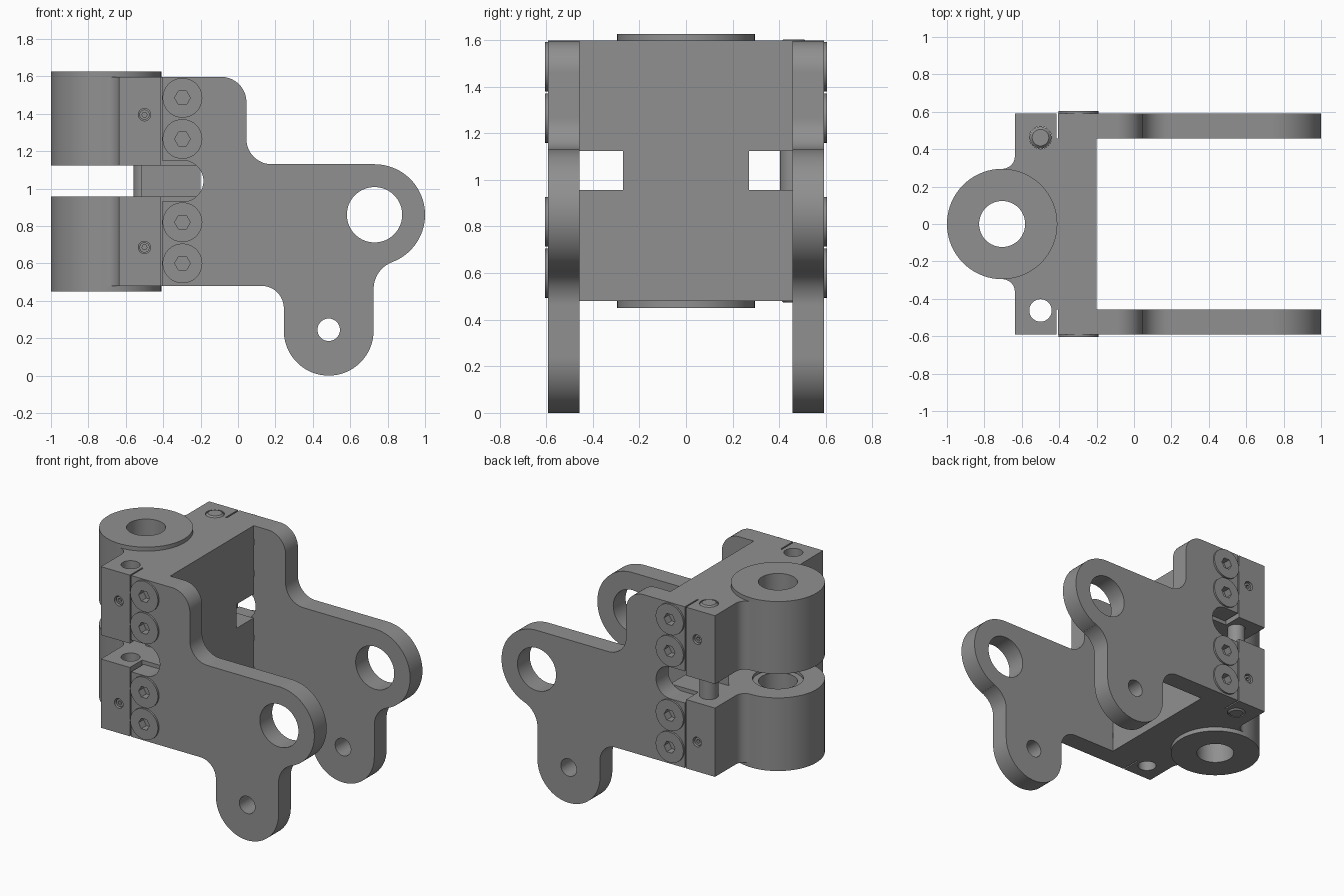
import bpy, bmesh
from math import cos, sin, radians

if "Cube" in bpy.data.objects:
    bpy.data.objects.remove(bpy.data.objects["Cube"], do_unlink=True)

grey = bpy.data.materials.new("machined_grey")
grey.use_nodes = True
COLOR = (0.28, 0.28, 0.28, 1)
grey.diffuse_color = COLOR
grey.node_tree.nodes["Principled BSDF"].inputs["Base Color"].default_value = COLOR


def arc(cx, cy, r, a0, a1, n=20):
    angles = [radians(a0 + (a1 - a0) * i / n) for i in range(n + 1)]
    return [(cx + r * cos(a), cy + r * sin(a)) for a in angles]


def circle(cx, cy, r, n=64):
    return arc(cx, cy, r, 0, 360, n)[:-1]


def prism(name, outline, axis, lo, hi):
    """Extrude an outline along y (outline in x, z) or along z (outline in x, y)."""
    bm = bmesh.new()
    place = (lambda u, v: (u, lo, v)) if axis == "y" else (lambda u, v: (u, v, lo))
    face = bm.faces.new([bm.verts.new(place(u, v)) for u, v in outline])
    moved = bmesh.ops.extrude_face_region(bm, geom=[face])["geom"]
    shift = (0, hi - lo, 0) if axis == "y" else (0, 0, hi - lo)
    bmesh.ops.translate(bm, vec=shift, verts=[g for g in moved if isinstance(g, bmesh.types.BMVert)])
    bmesh.ops.recalc_face_normals(bm, faces=bm.faces)
    mesh = bpy.data.meshes.new(name)
    bm.to_mesh(mesh)
    bm.free()
    mesh.materials.append(grey)
    ob = bpy.data.objects.new(name, mesh)
    bpy.context.collection.objects.link(ob)
    return ob


def activate(ob):
    bpy.ops.object.select_all(action="DESELECT")
    ob.select_set(True)
    bpy.context.view_layer.objects.active = ob


def cut(ob, outline, axis, lo, hi):
    cutter = prism("cutter", outline, axis, lo, hi)
    cutter.hide_render = True
    mod = ob.modifiers.new("cut", "BOOLEAN")
    mod.operation, mod.solver, mod.object = "DIFFERENCE", "EXACT", cutter
    activate(ob)
    bpy.ops.object.modifier_apply(modifier=mod.name)
    bpy.data.objects.remove(cutter, do_unlink=True)


def finish(ob):
    activate(ob)
    bpy.ops.object.shade_smooth_by_angle(angle=radians(30))


def span(side, a, b):
    return sorted((side * a, side * b))


BOTTOM, TOP = 0.48, 1.597
GAP_LO, GAP_HI = 0.957, 1.123
AXIS_X, COLLAR_R, BORE_R = -0.705, 0.295, 0.123
INNER, OUTER = 0.457, 0.592          # side plate faces, distance from the middle
SCREW_X, SCREW_Z = -0.297, (0.6, 0.82, 1.265, 1.485)
PIN_X, PIN_Y, SET_Z = -0.5, 0.462, (0.685, 1.395)

# Side plates with two lugs and a round-ended notch
plate = ([(-0.405, BOTTOM)] + arc(0.125, 0.36, 0.12, 90, 0) + arc(0.485, 0.24, 0.24, 180, 360, 48)
         + arc(0.88, 0.462, 0.155, 180, 110.7) + arc(0.73, 0.86, 0.27, -69.3, 90, 48)
         + arc(0.18, 1.265, 0.135, 270, 180) + arc(-0.09, TOP - 0.135, 0.135, 0, 90)
         + [(-0.405, TOP), (-0.405, 1.15)] + arc(-0.295, 1.04, 0.11, 90, -90, 32) + [(-0.405, 0.93)])
for side, word in ((-1, "right"), (1, "left")):
    ob = prism(word + "_side_plate", plate, "y", *span(side, INNER, OUTER))
    for x, z, r in [(0.73, 0.86, 0.148), (0.485, 0.245, 0.06)] + [(SCREW_X, z, 0.1) for z in SCREW_Z]:
        cut(ob, circle(x, z, r), "y", *span(side, 0.3, 0.8))
    finish(ob)
    # Cap screws with hex sockets
    for i, z in enumerate(SCREW_Z):
        ob = prism(f"{word}_cap_screw_{i + 1}", circle(SCREW_X, z, 0.106), "y", *span(side, 0.5, 0.605))
        cut(ob, circle(SCREW_X, z, 0.042, 6), "y", *span(side, 0.55, 0.7))
        finish(ob)
    # Set screws in the clamp cheeks
    for i, z in enumerate(SET_Z):
        ob = prism(f"{word}_set_screw_{i + 1}", circle(PIN_X, z, 0.027, 32), "y", *span(side, 0.53, 0.58))
        cut(ob, circle(PIN_X, z, 0.014, 6), "y", *span(side, 0.55, 0.7))
        finish(ob)

# Bearing blocks: rear wall, clamp cheeks and collar in one outline
half = ([(-0.2, INNER), (-0.405, INNER), (-0.415, INNER), (-0.415, OUTER), (-0.637, OUTER)]
        + arc(AXIS_X, 0.363, 0.068, 0, -90, 12))
block = half + arc(AXIS_X, 0, COLLAR_R, 90, 270, 48)[1:-1] + [(x, -y) for x, y in reversed(half)]
bore = circle(AXIS_X, 0, BORE_R)
for word, lo, hi, gap in (("lower", BOTTOM, GAP_LO, GAP_LO), ("upper", GAP_HI, TOP, GAP_HI)):
    ob = prism(word + "_bearing_block", block, "z", lo, hi)
    cut(ob, bore, "z", lo - 0.1, hi + 0.1)
    cut(ob, circle(AXIS_X, 0, 0.16), "z", gap - 0.02, gap + 0.02)
    for side in (-1, 1):
        cut(ob, circle(PIN_X, side * PIN_Y, 0.06, 48), "z", lo - 0.1, hi + 0.1)
        z = SET_Z[0] if word == "lower" else SET_Z[1]
        cut(ob, circle(PIN_X, z, 0.033, 32), "y", *span(side, PIN_Y, 0.8))
    finish(ob)

# Thin collar faces above and below
for word, lo, hi in (("bottom", 0.45, BOTTOM), ("top", TOP, 1.625)):
    ob = prism(word + "_collar", circle(AXIS_X, 0, COLLAR_R, 96), "z", lo, hi)
    cut(ob, bore, "z", lo - 0.1, hi + 0.1)
    finish(ob)

# Web joining the blocks, hollowed around the bore axis
web = [(-0.2, -0.27), (-0.2, 0.27)] + arc(AXIS_X, 0, 0.328, 55.4, -55.4, 32)
finish(prism("centre_web", web, "z", GAP_LO, GAP_HI))

# Stop pin with chamfered ends on the left side
pin = prism("stop_pin", circle(PIN_X, PIN_Y, 0.0585, 48), "z", BOTTOM - 0.006, TOP + 0.006)
bevel = pin.modifiers.new("chamfer", "BEVEL")
bevel.width, bevel.segments, bevel.limit_method = 0.014, 1, "ANGLE"
bevel.angle_limit = radians(40)
finish(pin)
